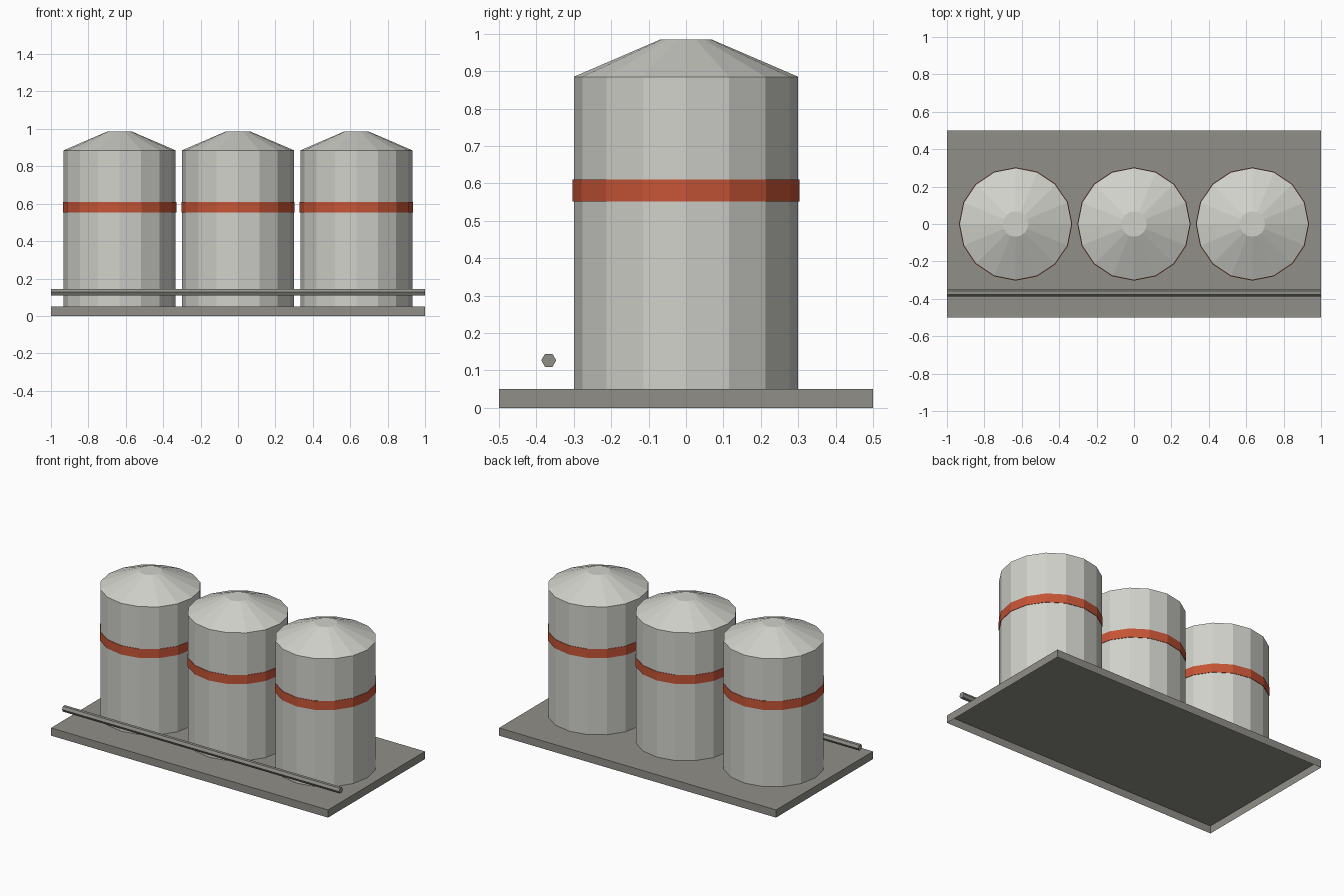
import bpy, bmesh
from math import cos, sin, pi
from mathutils import Matrix

cube = bpy.data.objects.get("Cube")
if cube:
    bpy.data.objects.remove(cube, do_unlink=True)


def material(name, rgb):
    mat = bpy.data.materials.new(name)
    mat.use_nodes = True
    colour = (*rgb, 1)
    mat.diffuse_color = colour
    mat.node_tree.nodes["Principled BSDF"].inputs["Base Color"].default_value = colour
    return mat


def finish(bm, name, mat, location):
    bmesh.ops.recalc_face_normals(bm, faces=bm.faces)
    mesh = bpy.data.meshes.new(name)
    bm.to_mesh(mesh)
    bm.free()
    mesh.materials.append(mat)
    obj = bpy.data.objects.new(name, mesh)
    obj.location = location
    bpy.context.collection.objects.link(obj)
    return obj


def lathe(name, profile, sides, mat, location, turn=None):
    """Stack rings of (radius, height) and cap both ends."""
    bm = bmesh.new()
    rings = [[bm.verts.new((r * cos(2 * pi * i / sides), r * sin(2 * pi * i / sides), z))
              for i in range(sides)] for r, z in profile]
    for low, high in zip(rings, rings[1:]):
        for i in range(sides):
            j = (i + 1) % sides
            bm.faces.new((low[i], low[j], high[j], high[i]))
    bm.faces.new(rings[0][::-1])
    bm.faces.new(rings[-1])
    if turn:
        bm.transform(turn)
    return finish(bm, name, mat, location)


steel = material("pale steel", (0.63, 0.64, 0.59))
concrete = material("grey concrete", (0.28, 0.275, 0.25))
red = material("rust red", (0.56, 0.09, 0.037))

# Base slab, hollow underneath
bm = bmesh.new()
bmesh.ops.create_cube(bm, size=1, matrix=Matrix.Diagonal((2, 1, 0.05, 1)))
bm.normal_update()
bmesh.ops.delete(bm, geom=[f for f in bm.faces if f.normal.z < -0.5], context='FACES')
slab = finish(bm, "base_slab", concrete, (0, 0, 0.025))

# Three tanks with shallow cone roofs and painted bands
tank_profile = [(0.3, 0.0505), (0.3, 0.885), (0.068, 0.985)]
band_profile = [(0.303, 0.552), (0.303, 0.61)]
for side, x in (("right", -0.633), ("middle", 0), ("left", 0.633)):
    lathe(side + "_tank", tank_profile, 16, steel, (x, 0, 0))
    lathe(side + "_band", band_profile, 16, red, (x, 0, 0))

# Six-sided pipe along the front
along_x = Matrix.Rotation(pi / 2, 4, 'Y')
point_forward = Matrix.Rotation(pi / 2, 4, 'Z')
lathe("front_pipe", [(0.02, -1), (0.02, 1)], 6, concrete,
      (0, -0.367, 0.127), along_x @ point_forward)
